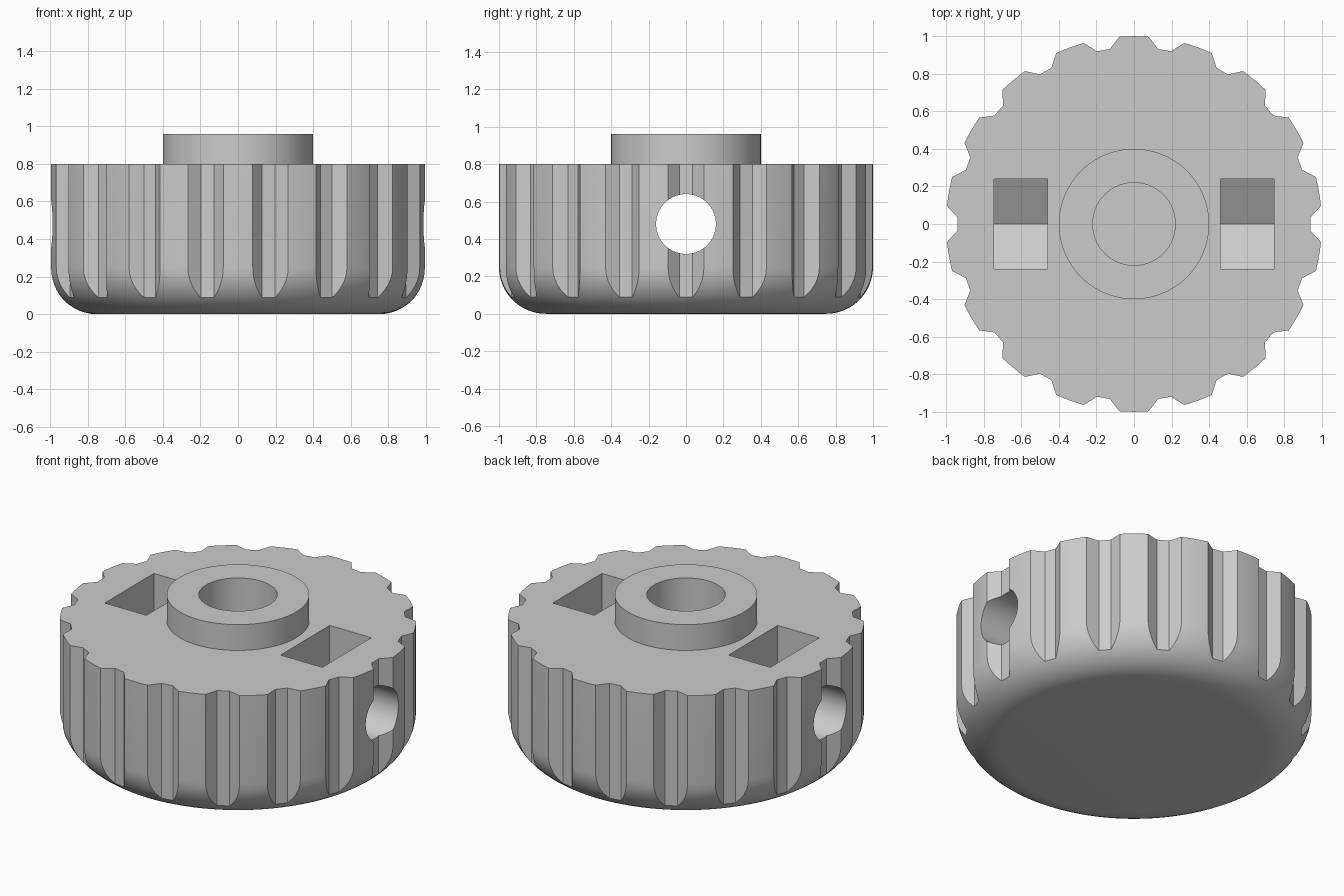
import bpy, bmesh, math
from mathutils import Matrix, Vector

cube = bpy.data.objects.get("Cube")
if cube:
    bpy.data.objects.remove(cube, do_unlink=True)

grey = bpy.data.materials.new("plain grey")
grey.use_nodes = True
colour = (0.6, 0.6, 0.6, 1)
grey.diffuse_color = colour
grey.node_tree.nodes["Principled BSDF"].inputs["Base Color"].default_value = colour


def finish(name, bm):
    bmesh.ops.recalc_face_normals(bm, faces=bm.faces)
    mesh = bpy.data.meshes.new(name)
    bm.to_mesh(mesh)
    bm.free()
    mesh.materials.append(grey)
    obj = bpy.data.objects.new(name, mesh)
    bpy.context.collection.objects.link(obj)
    return obj


def add_prism(bm, points, depth, matrix):
    """Extrude a flat outline along its local z, then place it."""
    face = bm.faces.new([bm.verts.new(matrix @ Vector((x, y, 0))) for x, y in points])
    out = bmesh.ops.extrude_face_region(bm, geom=[face])
    moved = [g for g in out["geom"] if isinstance(g, bmesh.types.BMVert)]
    bmesh.ops.translate(bm, verts=moved, vec=matrix.to_3x3() @ Vector((0, 0, depth)))


def ring(radius, sides):
    return [(radius * math.cos(math.tau * i / sides),
             radius * math.sin(math.tau * i / sides)) for i in range(sides)]


def cut(target, cutter):
    mod = target.modifiers.new("cut", "BOOLEAN")
    mod.operation = "DIFFERENCE"
    mod.solver = "EXACT"
    mod.object = cutter
    bpy.context.view_layer.objects.active = target
    bpy.ops.object.modifier_apply(modifier=mod.name)
    bpy.data.objects.remove(cutter, do_unlink=True)


# Knob body with hub: revolved profile with a rounded lower edge
fillet = 0.25
profile = [(0, 0)]
for i in range(13):
    a = math.pi / 2 * i / 12
    profile.append((1 - fillet + fillet * math.sin(a), fillet - fillet * math.cos(a)))
profile += [(1, 0.8), (0.4, 0.8), (0.4, 0.96), (0, 0.96)]
bm = bmesh.new()
verts = [bm.verts.new((r, 0, z)) for r, z in profile]
edges = [bm.edges.new(pair) for pair in zip(verts, verts[1:])]
bmesh.ops.spin(bm, geom=verts + edges, cent=(0, 0, 0), axis=(0, 0, 1),
               angle=math.tau, steps=180, use_duplicate=False)
bmesh.ops.remove_doubles(bm, verts=bm.verts, dist=0.0001)
knob = finish("grip_knob", bm)

# Grip grooves: trapezoid channels around the rim
bm = bmesh.new()
channel = [(0.94, -0.035), (1.05, -0.156), (1.05, 0.156), (0.94, 0.035)]
for i in range(18):
    place = Matrix.Rotation(math.tau * i / 18, 4, "Z") @ Matrix.Translation((0, 0, -0.1))
    add_prism(bm, channel, 1.0, place)
cut(knob, finish("groove_cutter", bm))

# Blind shaft bore from the top
bm = bmesh.new()
add_prism(bm, ring(0.22, 96), 1.0, Matrix.Translation((0, 0, 0.16)))
cut(knob, finish("bore_cutter", bm))

# Nut pockets: upright slots with a pointed hexagonal floor
bm = bmesh.new()
half = 0.24
corner = half / math.cos(math.pi / 6)
slot = [(-half, 0.9), (-half, 0.48 - corner / 2), (0, 0.48 - corner),
        (half, 0.48 - corner / 2), (half, 0.9)]
# local x -> y, local y -> z, local z -> x
sideways = Matrix(((0, 0, 1, 0), (1, 0, 0, 0), (0, 1, 0, 0), (0, 0, 0, 1)))
for x in (-0.745, 0.46):
    add_prism(bm, slot, 0.285, Matrix.Translation((x, 0, 0)) @ sideways)
cut(knob, finish("nut_pocket_cutter", bm))

# Screw hole through both sides
bm = bmesh.new()
add_prism(bm, ring(0.16, 64), 2.4, Matrix.Translation((-1.2, 0, 0.48)) @ sideways)
cut(knob, finish("screw_hole_cutter", bm))

# Smooth curved faces, keep cut edges sharp
bpy.ops.object.select_all(action="DESELECT")
knob.select_set(True)
bpy.context.view_layer.objects.active = knob
bpy.ops.object.shade_smooth_by_angle(angle=math.radians(25))
